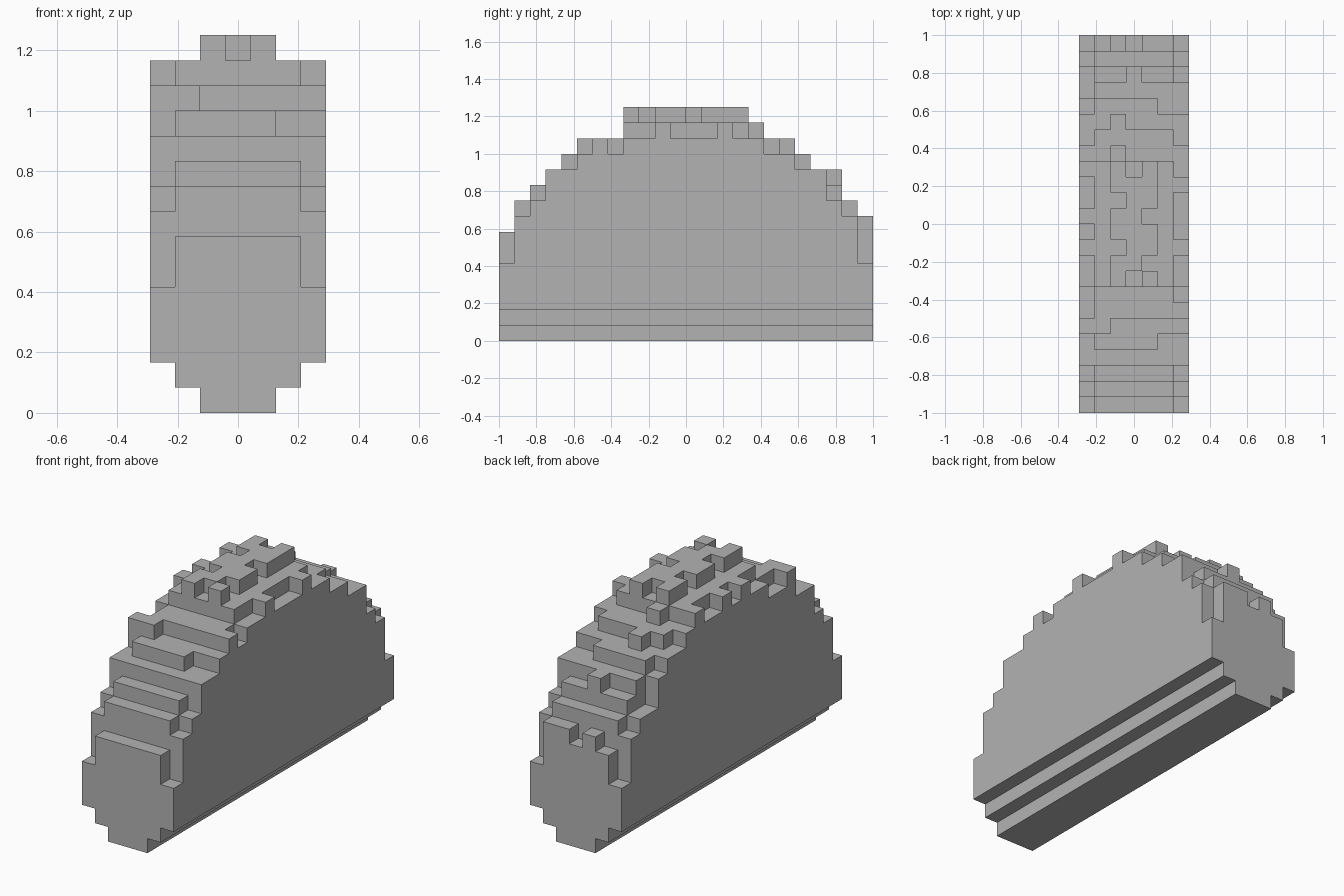
import bpy
import bmesh
from mathutils import Vector

cube = bpy.data.objects.get("Cube")
if cube:
    bpy.data.objects.remove(cube, do_unlink=True)

WIDTH, LENGTH, CELL = 7, 24, 1 / 12

# Height, in cells, of each row from front to back: core and both edge columns
core = [7, 9, 10, 11, 12, 12, 13, 13] + [14] * 8 + [13, 13, 12, 12, 11, 10, 9, 7]
right_edge = [5, 8, 9, 11, 11, 13, 12, 12, 13, 13, 14, 13,
              14, 13, 13, 14, 13, 12, 12, 11, 9, 9, 8, 5]
left_edge = [5, 8, 9, 11, 11, 12, 13, 12, 13, 13, 14, 13,
             13, 13, 14, 13, 13, 12, 12, 11, 11, 9, 8, 5]

heights = {}
for row in range(LENGTH):
    heights[0, row] = right_edge[row]
    heights[WIDTH - 1, row] = left_edge[row]
    for column in range(1, WIDTH - 1):
        heights[column, row] = core[row]


def change(column, rows, step):
    """Raise or lower single cells of one column."""
    for row in rows:
        heights[column, row] += step


# Broken crest along the top
change(2, [8, 9, 11, 12, 14, 15], 1)
change(3, range(9, 15), 1)
change(4, [8, 10, 11, 13, 14, 15], 1)
# Loose blocks and notches on the slopes
change(1, [5], 1)
change(2, [16, 18, 23], 1)
change(3, [21], 1)
change(4, [23], 1)
change(5, [23], 1)
change(5, [4, 19], -1)


def solid(cell):
    """True where the body fills a cell; the two lowest layers are narrower."""
    column, row, layer = cell
    inset = max(0, 2 - layer)
    return (inset <= column < WIDTH - inset
            and 0 <= layer < heights.get((column, row), 0))


def build_body(name, material):
    """Skin all filled cells with only their exposed faces, then merge flats."""
    bm = bmesh.new()
    corners = {}

    def corner(point):
        key = tuple(point)
        if key not in corners:
            x, y, z = key
            corners[key] = bm.verts.new(
                ((x - WIDTH / 2) * CELL, (y - LENGTH / 2) * CELL, z * CELL))
        return corners[key]

    for (column, row), height in heights.items():
        for layer in range(height):
            cell = (column, row, layer)
            if not solid(cell):
                continue
            for axis in range(3):
                u, v = [Vector([int(i == (axis + k) % 3) for i in range(3)])
                        for k in (1, 2)]
                for side in (0, 1):
                    beside = list(cell)
                    beside[axis] += 2 * side - 1
                    if solid(beside):
                        continue
                    start = Vector(cell)
                    start[axis] += side
                    ring = [start, start + u, start + u + v, start + v]
                    if not side:
                        ring.reverse()
                    bm.faces.new([corner([round(c) for c in p]) for p in ring])

    bmesh.ops.dissolve_limit(bm, angle_limit=0.01, verts=bm.verts, edges=bm.edges)
    mesh = bpy.data.meshes.new(name)
    bm.to_mesh(mesh)
    bm.free()
    mesh.materials.append(material)
    body = bpy.data.objects.new(name, mesh)
    bpy.context.collection.objects.link(body)
    return body


grey = bpy.data.materials.new("stone_grey")
grey.use_nodes = True
grey.diffuse_color = (0.45, 0.45, 0.45, 1)
grey.node_tree.nodes["Principled BSDF"].inputs["Base Color"].default_value = grey.diffuse_color

build_body("stepped_body", grey)
